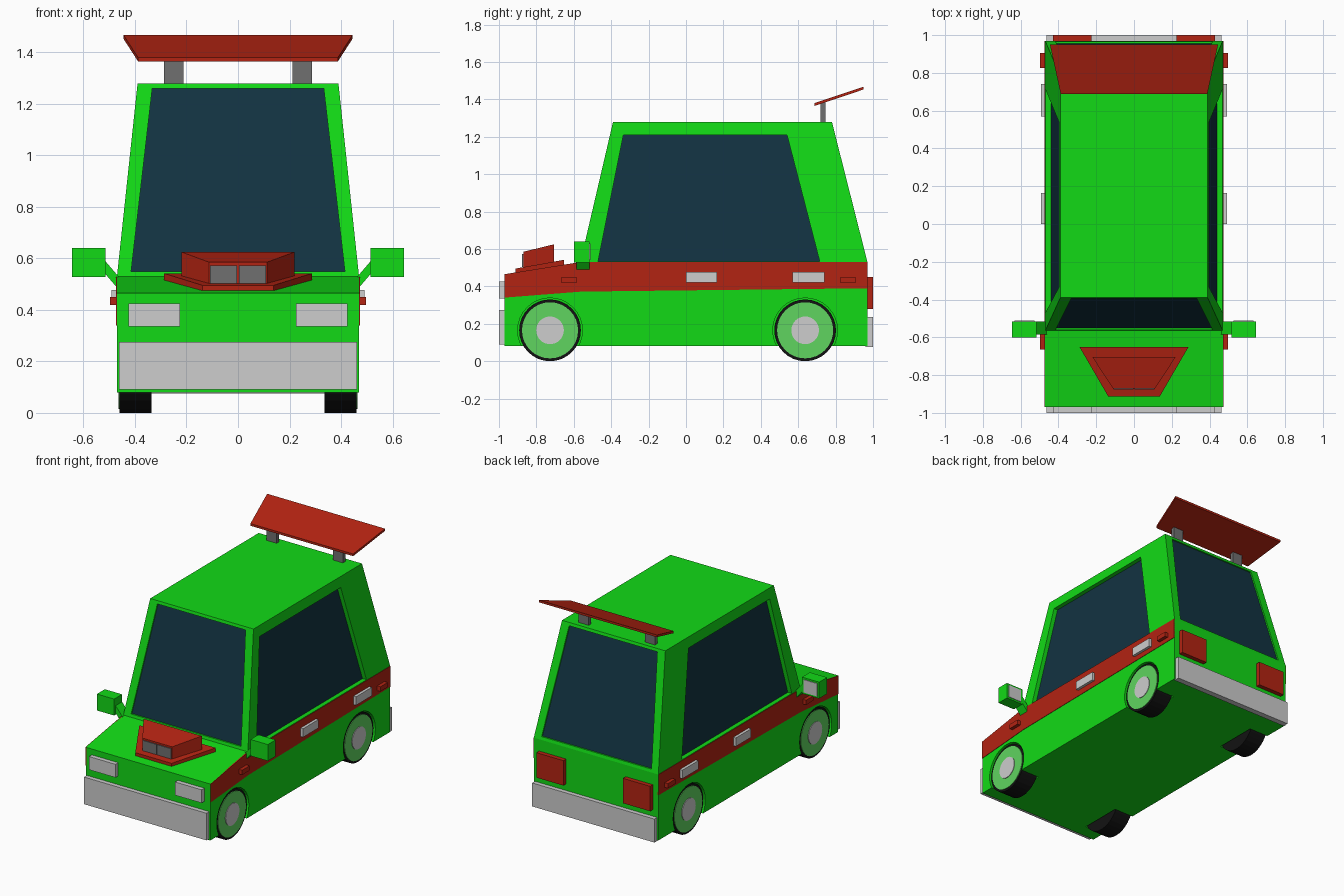
import bpy, bmesh, math
from mathutils import Vector

if "Cube" in bpy.data.objects:
    bpy.data.objects.remove(bpy.data.objects["Cube"])


def mat(name, r, g, b):
    m = bpy.data.materials.new(name)
    m.diffuse_color = (r, g, b, 1)
    m.use_nodes = True
    m.node_tree.nodes["Principled BSDF"].inputs["Base Color"].default_value = m.diffuse_color
    return m


GREEN = mat("bright green", 0.006, 0.70, 0.008)
RED = mat("dark red", 0.45, 0.017, 0.006)
GLASS = mat("dark blue glass", 0.006, 0.033, 0.054)
SILVER = mat("light grey", 0.61, 0.61, 0.61)
GREY = mat("mid grey", 0.16, 0.16, 0.16)
BLACK = mat("tyre black", 0.006, 0.006, 0.006)
RIM = mat("pale green", 0.115, 0.66, 0.115)


def finish(name, bm, *mats):
    bmesh.ops.recalc_face_normals(bm, faces=bm.faces)
    me = bpy.data.meshes.new(name)
    bm.to_mesh(me)
    bm.free()
    for m in mats:
        me.materials.append(m)
    ob = bpy.data.objects.new(name, me)
    bpy.context.collection.objects.link(ob)
    return ob


def loft(name, a, b, m):
    """Solid between two matching loops of points."""
    bm = bmesh.new()
    va = [bm.verts.new(p) for p in a]
    vb = [bm.verts.new(p) for p in b]
    bm.faces.new(va)
    bm.faces.new(vb)
    n = len(a)
    for i in range(n):
        j = (i + 1) % n
        bm.faces.new((va[i], va[j], vb[j], vb[i]))
    return finish(name, bm, m)


def side_prism(name, profile, x0, x1, m):
    return loft(name, [(x0, y, z) for y, z in profile], [(x1, y, z) for y, z in profile], m)


def box(name, x, y, z, m):
    return side_prism(name, [(y[0], z[0]), (y[1], z[0]), (y[1], z[1]), (y[0], z[1])], x[0], x[1], m)


def disc(name, s, y, z, r, x0, x1, m, n=32):
    ring = [(y + r * math.cos(2 * math.pi * i / n), z + r * math.sin(2 * math.pi * i / n)) for i in range(n)]
    return side_prism(name, ring, s * x0, s * x1, m)


# Lower body with wheel arches cut out
body = side_prism("body", [(-0.97, 0.08), (0.97, 0.08), (0.97, 0.53), (-0.565, 0.53), (-0.97, 0.465)],
                  -0.47, 0.47, GREEN)
WHEELS = [("front", -0.727), ("rear", 0.637)]
for end, y in WHEELS:
    for s in (-1, 1):
        cut = disc("arch_cutter", s, y, 0.165, 0.173, 0.325, 0.55, GREEN)
        cut.hide_render = True
        cut.hide_viewport = True
        mod = body.modifiers.new("arch", "BOOLEAN")
        mod.object = cut
        mod.operation = "DIFFERENCE"
        mod.solver = "EXACT"

# Cabin: tapered box whose four walls hold recessed windows
B = [Vector(p) for p in ((-0.47, -0.565, 0.53), (0.47, -0.565, 0.53), (0.47, 0.97, 0.53), (-0.47, 0.97, 0.53))]
T = [Vector(p) for p in ((-0.39, -0.39, 1.28), (0.39, -0.39, 1.28), (0.39, 0.78, 1.28), (-0.39, 0.78, 1.28))]
bm = bmesh.new()
bm.faces.new([bm.verts.new(p) for p in T])
bm.faces.new([bm.verts.new(p) for p in B])


def wall(i, inner, recess):
    j = (i + 1) % 4
    outer = [B[i], B[j], T[j], T[i]]
    hole = [bm.verts.new(p) for p in inner]
    deep = [bm.verts.new(Vector(p) + Vector(recess)) for p in inner]
    edge = [bm.verts.new(p) for p in outer]
    for k in range(4):
        n = (k + 1) % 4
        bm.faces.new((edge[k], edge[n], hole[n], hole[k]))
        bm.faces.new((hole[k], hole[n], deep[n], deep[k]))
    bm.faces.new(deep).material_index = 1


def on_x(z):
    return 0.47 - 0.08 * (z - 0.53) / 0.75


def front_y(z):
    return -0.565 + 0.175 * (z - 0.53) / 0.75


def back_y(z):
    return 0.97 - 0.19 * (z - 0.53) / 0.75


lo, hi = 0.55, 1.26
wall(0, [(-0.415, front_y(lo), lo), (0.415, front_y(lo), lo), (0.333, front_y(hi), hi), (-0.333, front_y(hi), hi)],
     (0, 0.01, 0))
wall(2, [(0.415, back_y(lo), lo), (-0.415, back_y(lo), lo), (-0.333, back_y(hi), hi), (0.333, back_y(hi), hi)],
     (0, -0.01, 0))
side = [(-0.47, 0.533), (0.715, 0.533), (0.54, 1.21), (-0.335, 1.21)]
wall(1, [(on_x(z), y, z) for y, z in side], (-0.03, 0, 0))
wall(3, [(-on_x(z), y, z) for y, z in (side[1], side[0], side[3], side[2])], (0.03, 0, 0))
bmesh.ops.remove_doubles(bm, verts=bm.verts, dist=0.0005)
finish("cabin", bm, GREEN, GLASS)

# Parts repeated on both sides
for s in (-1, 1):
    tag = "right" if s > 0 else "left"

    def sbox(name, x0, x1, y, z, m):
        return box(tag + "_" + name, (s * x0, s * x1), y, z, m)

    side_prism(tag + "_stripe", [(-0.97, 0.34), (-0.56, 0.372), (0.97, 0.39), (0.97, 0.53), (-0.565, 0.53),
                                 (-0.97, 0.465)], s * 0.465, s * 0.473, RED)
    # Wheels
    for end, y in WHEELS:
        disc(f"{tag}_{end}_tyre", s, y, 0.165, 0.165, 0.335, 0.46, BLACK)
        disc(f"{tag}_{end}_rim", s, y, 0.165, 0.15, 0.44, 0.464, RIM)
        disc(f"{tag}_{end}_hub", s, y, 0.165, 0.074, 0.45, 0.468, SILVER)
    # Door handles and side markers
    sbox("front_handle", 0.46, 0.492, (0.0, 0.165), (0.42, 0.478), SILVER)
    sbox("rear_handle", 0.46, 0.492, (0.57, 0.74), (0.42, 0.478), SILVER)
    sbox("front_marker", 0.46, 0.497, (-0.665, -0.585), (0.418, 0.45), RED)
    sbox("rear_marker", 0.46, 0.497, (0.825, 0.905), (0.418, 0.45), RED)
    # Lamps
    sbox("headlight", 0.225, 0.425, (-1.0, -0.96), (0.335, 0.425), SILVER)
    sbox("tail_light", 0.225, 0.43, (0.96, 1.0), (0.28, 0.45), RED)
    # Door mirror: arm, housing and glass
    arm = [(0.46, 0.475), (0.52, 0.545), (0.52, 0.595), (0.46, 0.525)]
    loft(tag + "_mirror_arm", [(s * x, -0.585, z) for x, z in arm], [(s * x, -0.515, z) for x, z in arm], GREEN)
    sbox("mirror", 0.515, 0.645, (-0.6, -0.515), (0.528, 0.64), GREEN)
    sbox("mirror_glass", 0.528, 0.632, (-0.52, -0.511), (0.54, 0.628), SILVER)
    # Spoiler post and scoop intake
    sbox("spoiler_post", 0.212, 0.288, (0.72, 0.746), (1.27, 1.385), GREY)
    sbox("scoop_intake", 0.003, 0.108, (-0.876, -0.82), (0.503, 0.573), GREY)

# Bumpers
box("front_bumper", (-0.462, 0.462), (-1.0, -0.96), (0.09, 0.275), SILVER)
box("rear_bumper", (-0.462, 0.462), (0.96, 1.0), (0.075, 0.235), SILVER)


# Hood scoop: base plate and raised intake, both trapezoids seen from above
def trapezoid(name, front, back, m):
    """front and back are (half width, y, low z, high z)."""
    loops = [[(sx * w, y, z) for sx, z in ((-1, a), (1, a), (1, b), (-1, b))] for w, y, a, b in (front, back)]
    return loft(name, loops[0], loops[1], m)


trapezoid("scoop_base", (0.137, -0.912, 0.472, 0.495), (0.288, -0.652, 0.51, 0.542), RED)
trapezoid("scoop", (0.112, -0.87, 0.48, 0.585), (0.22, -0.705, 0.51, 0.625), RED)

# Rear roof spoiler
trapezoid("spoiler", (0.388, 0.688, 1.365, 1.38), (0.445, 0.95, 1.453, 1.468), RED)
